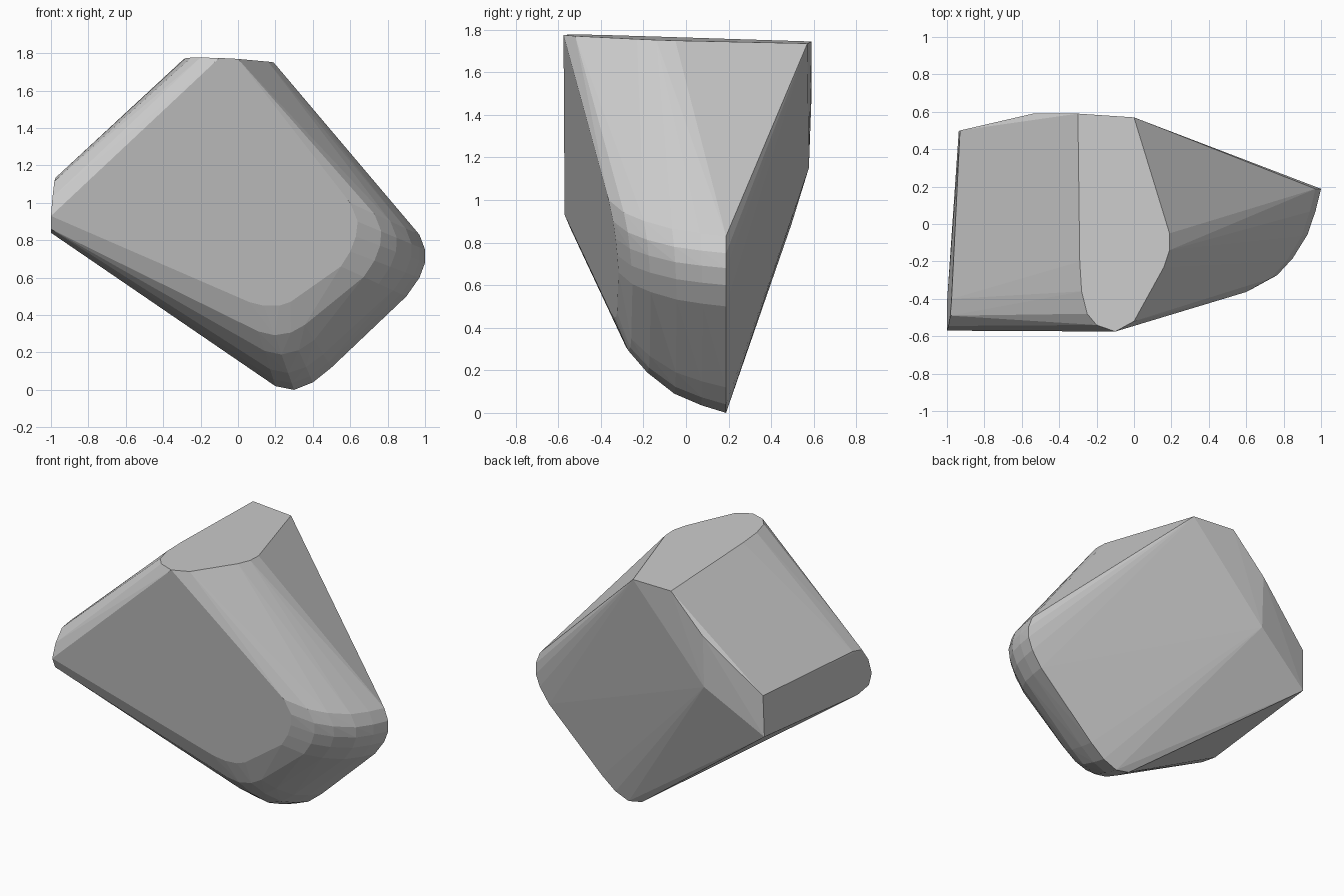
import bpy, bmesh

if "Cube" in bpy.data.objects:
    bpy.data.objects.remove(bpy.data.objects["Cube"])

points = []

# Top facet: outline in x/y, lying on a slightly tilted plane
top = [(-.3, .59), (0, .57), (.19, -.05), (.19, -.14), (.16, -.23), (0, -.52),
       (-.1, -.575), (-.2, -.54), (-.25, -.48), (-.28, -.36), (-.29, -.2), (-.297, .1)]
points += [(x, y, 1.753 - .033 * x - .032 * y) for x, y in top]

# Left end facet with rounded front side
points += [(-.93, .5, 1.165), (-.937, .495, .885), (-.975, -.4, 1.135), (-.982, -.49, 1.115),
           (-.992, -.545, 1.03), (-1, -.57, .93), (-1, -.54, .86), (-1, -.42, .84)]

# Back left chamfer
points += [(-.54, .59, 1.5), (-.54, .577, 1.15)]

# Rounded lower right end: rings bulging from the back rim to the front face
rim = [(.2, .02), (.3, 0), (.4, .04), (.5, .12), (.9, .5),
       (.97, .6), (1, .68), (1, .75), (.97, .83)]
front = [(.06, .47), (.14, .45), (.22, .45), (.28, .47), (.55, .66),
         (.6, .74), (.63, .82), (.64, .9), (.6, 1.0)]
for t, bulge in [(0, 0), (.08, .22), (.2, .46), (.42, .7), (.65, .87), (1, 1)]:
    for (x0, z0), (x1, z1) in zip(rim, front):
        y1 = -.288 + .136 * x1 - .157 * z1
        points.append((x0 + (x1 - x0) * t, .188 + (y1 - .188) * bulge, z0 + (z1 - z0) * t))

# Wrap everything in one convex faceted solid
bm = bmesh.new()
for p in points:
    bm.verts.new(p)
result = bmesh.ops.convex_hull(bm, input=bm.verts[:])
loose = [v for v in bm.verts if not v.link_faces]
bmesh.ops.delete(bm, geom=loose, context='VERTS')
bmesh.ops.dissolve_limit(bm, angle_limit=.02, verts=bm.verts[:], edges=bm.edges[:])
bmesh.ops.recalc_face_normals(bm, faces=bm.faces[:])
mesh = bpy.data.meshes.new("faceted_block")
bm.to_mesh(mesh)
bm.free()
bpy.context.collection.objects.link(bpy.data.objects.new("faceted_block", mesh))
